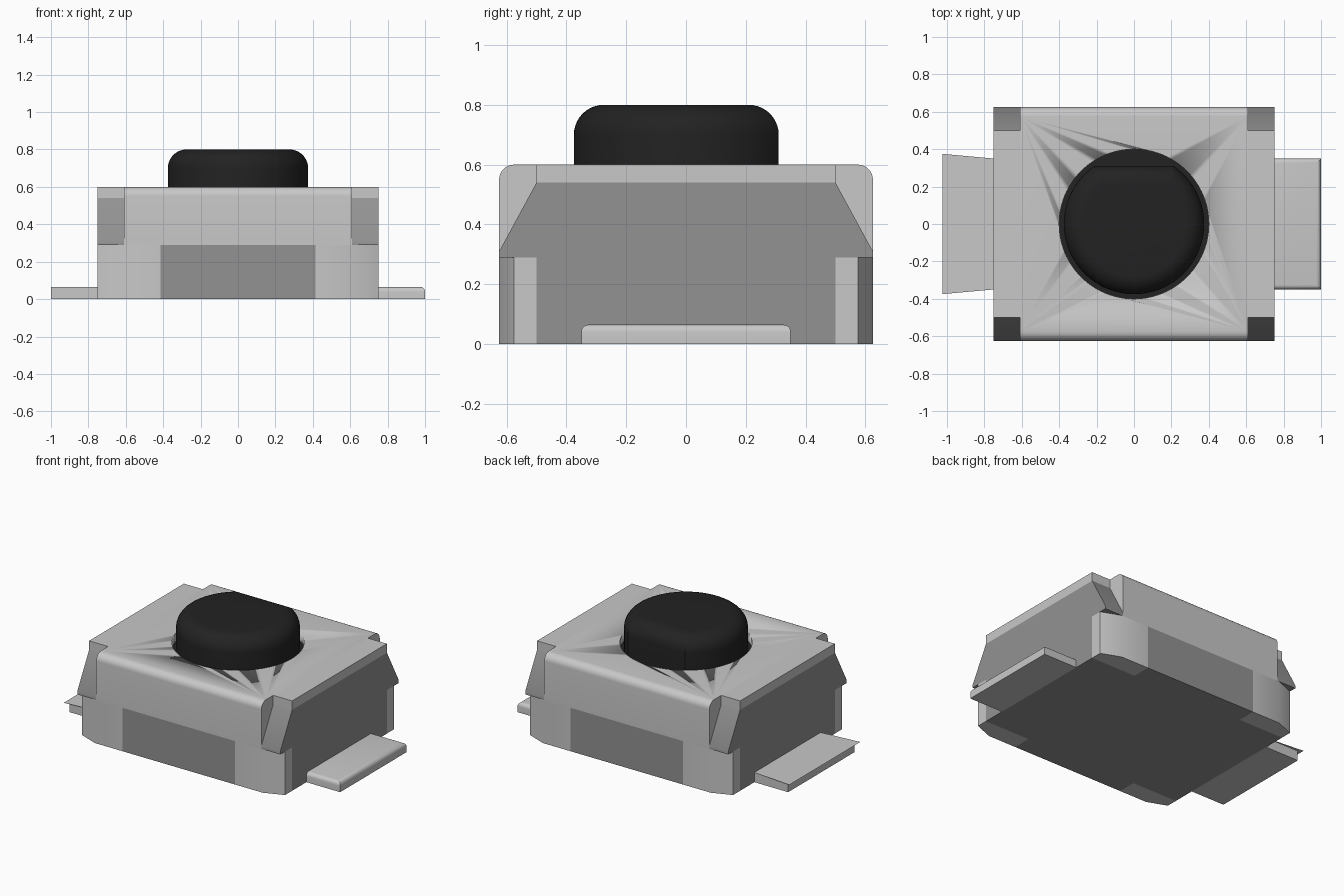
import bpy, bmesh, math

if "Cube" in bpy.data.objects:
    bpy.data.objects.remove(bpy.data.objects["Cube"])


def material(name, value):
    m = bpy.data.materials.new(name)
    m.diffuse_color = (value, value, value, 1)
    m.use_nodes = True
    m.node_tree.nodes["Principled BSDF"].inputs["Base Color"].default_value = m.diffuse_color
    return m


METAL = material("light_grey_metal", 0.58)
PLASTIC = material("mid_grey_plastic", 0.29)
BLACK = material("black_plastic", 0.016)


def finish(name, bm, mat):
    bmesh.ops.recalc_face_normals(bm, faces=bm.faces)
    mesh = bpy.data.meshes.new(name)
    bm.to_mesh(mesh)
    bm.free()
    mesh.materials.append(mat)
    mesh.shade_smooth()
    mesh.set_sharp_from_angle(angle=math.radians(30))
    obj = bpy.data.objects.new(name, mesh)
    bpy.context.collection.objects.link(obj)
    return obj


def loft(name, rings, mat):
    """Closed solid through rings of equal point count."""
    bm = bmesh.new()
    loops = [[bm.verts.new(p) for p in ring] for ring in rings]
    for a, b in zip(loops, loops[1:]):
        for i in range(len(a)):
            j = (i + 1) % len(a)
            bm.faces.new((a[i], a[j], b[j], b[i]))
    bm.faces.new(loops[0])
    bm.faces.new(loops[-1])
    return finish(name, bm, mat)


def prism_x(name, profile, x0, x1, mat):
    return loft(name, [[(x, y, z) for y, z in profile] for x in (x0, x1)], mat)


def prism_z(name, outline, z0, z1, mat):
    return loft(name, [[(x, y, z) for x, y in outline] for z in (z0, z1)], mat)


def rect(a0, a1, b0, b1):
    return [(a0, b0), (a1, b0), (a1, b1), (a0, b1)]


def circle(r, n=96):
    return [(r * math.cos(2 * math.pi * i / n), r * math.sin(2 * math.pi * i / n))
            for i in range(n)]


X, W, Y, IN = 0.75, 0.61, 0.625, 0.5    # half width, wall half width, depth, inner depth
STEP, LID, TOP = 0.29, 0.54, 0.6        # leg top, lid underside, lid top

# Plastic body core
prism_z("body_core", rect(-X, X, -IN, IN), 0, LID, PLASTIC)

# Bent metal cover: U profile with rounded top edges and a round button hole
R = 0.05
arc = [(Y - R + R * math.cos(a), TOP - R + R * math.sin(a))
       for a in (math.radians(90 * i / 8) for i in range(9))]
half = [(IN, LID), (IN, STEP), (Y, STEP)] + arc
cover = prism_x("metal_cover", half + [(-y, z) for y, z in reversed(half)], -W, W, METAL)
cutter = prism_z("hole_cutter", circle(0.4), LID - 0.1, TOP + 0.1, METAL)
cutter.hide_render = True
cutter.display_type = 'WIRE'
hole = cover.modifiers.new("button_hole", 'BOOLEAN')
hole.operation = 'DIFFERENCE'
hole.object = cutter

for sy, end in ((-1, "front"), (1, "back")):
    # Plastic filling the opening under the cover wall
    prism_z("body_insert_" + end, rect(-0.415, 0.415, sy * IN, sy * Y), 0, STEP, PLASTIC)
    for sx, side in ((-1, "left"), (1, "right")):
        tag = end + "_" + side
        # Sloping plastic corner lug
        lug = [(IN, STEP), (Y, STEP), (Y, 0.31), (IN, LID)]
        prism_x("corner_lug_" + tag, [(sy * y, z) for y, z in lug], sx * W, sx * X, PLASTIC)
        # Metal leg with angled corner
        leg = [(0.415, IN), (0.415, Y), (0.62, Y), (X, 0.575), (X, IN)]
        prism_z("cover_leg_" + tag, [(sx * x, sy * y) for x, y in leg], 0, STEP, METAL)

for sx, side in ((-1, "left"), (1, "right")):
    # Lid extension over the body side
    prism_z("lid_tab_" + side, rect(sx * W, sx * X, -IN, IN), LID, TOP, METAL)
    # Solder pad with rounded top edges
    bm = bmesh.new()
    bmesh.ops.create_cube(bm, size=1)
    for v in bm.verts:
        v.co = (sx * (0.875 + 0.25 * v.co.x), 0.7 * v.co.y, 0.0325 + 0.065 * v.co.z)
    edges = [e for e in bm.edges if all(v.co.z > 0.03 for v in e.verts)
             and any(abs(v.co.x) > 0.9 for v in e.verts)]
    bmesh.ops.bevel(bm, geom=edges, offset=0.025, segments=5, profile=0.5, affect='EDGES')
    finish("solder_pad_" + side, bm, METAL)

# Black disc at the bottom of the hole
prism_z("button_base", circle(0.4), LID - 0.02, LID + 0.005, BLACK)


# Round button with one flat side and a rounded top edge
def d_ring(inset, z, n=96):
    r, flat = 0.375 - inset, 0.31 - inset
    a0 = math.asin(flat / r)
    start, span = math.pi - a0, math.pi + 2 * a0
    return [(r * math.cos(start + span * i / n), r * math.sin(start + span * i / n), z)
            for i in range(n + 1)]


F = 0.1
rings = [d_ring(0, LID)]
for i in range(11):
    a = math.radians(9 * i)
    rings.append(d_ring(F * (1 - math.cos(a)), 0.8 - F + F * math.sin(a)))
loft("button", rings, BLACK)
